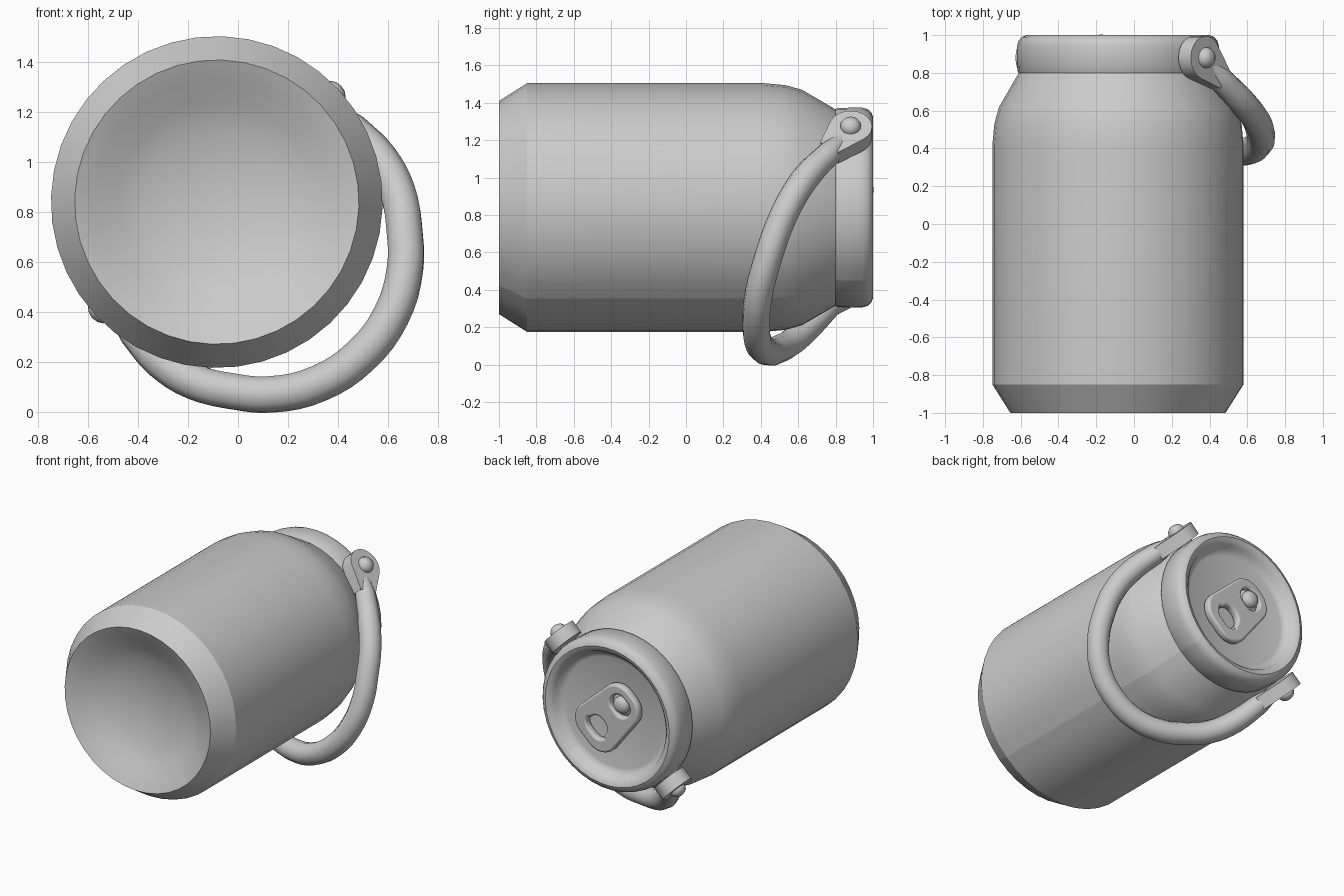
import bpy, bmesh, math
from mathutils import Matrix, Vector

if "Cube" in bpy.data.objects:
    bpy.data.objects.remove(bpy.data.objects["Cube"])

# Local frame: z runs along the can, x through the two pivots, y toward the handle
A = math.radians(43)
c, s = math.cos(A), math.sin(A)
FRAME = Matrix(((c, s, 0, -0.085), (0, 0, 1, 0), (s, -c, 0, 0.84), (0, 0, 0, 1)))

grey = bpy.data.materials.new("light_grey")
grey.diffuse_color = (0.6, 0.6, 0.6, 1)
grey.use_nodes = True
grey.node_tree.nodes["Principled BSDF"].inputs["Base Color"].default_value = grey.diffuse_color


def add_mesh(name, me, angle=35):
    ob = bpy.data.objects.new(name, me)
    bpy.context.scene.collection.objects.link(ob)
    ob.matrix_world = FRAME
    me.materials.clear()
    me.materials.append(grey)
    me.polygons.foreach_set("material_index", [0] * len(me.polygons))
    bpy.ops.object.select_all(action='DESELECT')
    ob.select_set(True)
    bpy.context.view_layer.objects.active = ob
    bpy.ops.object.shade_smooth_by_angle(angle=math.radians(angle))
    return ob


def from_bmesh(name, bm, angle=35):
    bmesh.ops.recalc_face_normals(bm, faces=bm.faces)
    me = bpy.data.meshes.new(name)
    bm.to_mesh(me)
    bm.free()
    return add_mesh(name, me, angle)


def lathe(name, profile, steps=40, seam=False, angle=35, move=None):
    """Spin (radius, height) points round z, starting at the y axis."""
    bm = bmesh.new()
    vs = [bm.verts.new((0, r, z)) for r, z in profile]
    es = [bm.edges.new(p) for p in zip(vs, vs[1:])]
    bmesh.ops.spin(bm, geom=vs + es, cent=(0, 0, 0), axis=(0, 0, 1),
                   angle=math.tau, steps=steps, use_duplicate=False)
    bmesh.ops.remove_doubles(bm, verts=bm.verts, dist=0.0005)
    if move:
        bm.transform(move)
    ob = from_bmesh(name, bm, angle)
    if seam:  # hard lengthwise seam on the handle side
        me = ob.data
        for e in me.edges:
            a, b = (me.vertices[i].co for i in e.vertices)
            if abs(a.x) + abs(b.x) < 0.001 and min(a.y, b.y) > 0.38:
                e.use_edge_sharp = True
    return ob


def curve_mesh(name, cu, angle=35):
    tmp = bpy.data.objects.new("temp", cu)
    bpy.context.scene.collection.objects.link(tmp)
    dg = bpy.context.evaluated_depsgraph_get()
    me = bpy.data.meshes.new_from_object(tmp.evaluated_get(dg))
    bpy.data.objects.remove(tmp)
    me.name = name
    return add_mesh(name, me, angle)


# Can body with dished base and tapered shoulder
lathe("can_body", [(0, -0.83), (0.15, -0.84), (0.29, -0.87), (0.40, -0.91), (0.49, -0.965),
                   (0.57, -1), (0.665, -0.85), (0.665, 0.42), (0.655, 0.53),
                   (0.63, 0.62), (0.525, 0.80)], seam=True, angle=25)

# Rolled rim and recessed lid
lathe("rim_and_lid", [(0.52, 0.79), (0.533, 0.81), (0.535, 0.94), (0.527, 0.97), (0.51, 0.99),
                      (0.485, 1), (0.46, 0.992), (0.44, 0.972), (0.425, 0.94), (0.40, 0.925),
                      (0.385, 0.92), (0, 0.92)], seam=True)

# Swing handle: half the path, mirrored to the other side
half = [(0.59, 0.06, 0.835), (0.595, 0.16, 0.765), (0.595, 0.32, 0.65), (0.555, 0.47, 0.56),
        (0.47, 0.60, 0.49), (0.37, 0.71, 0.44), (0.20, 0.81, 0.39)]
path = half + [(0, 0.845, 0.375)] + [(-x, y, z) for x, y, z in reversed(half)]
cu = bpy.data.curves.new("handle_path", 'CURVE')
cu.dimensions = '3D'
cu.bevel_depth = 0.075
cu.bevel_resolution = 3
cu.resolution_u = 4
cu.use_fill_caps = True
sp = cu.splines.new('BEZIER')
sp.bezier_points.add(len(path) - 1)
for p, co in zip(sp.bezier_points, path):
    p.co = co
    p.handle_left_type = p.handle_right_type = 'AUTO'
    p.radius = 0.6 if co[1] < 0.1 else (0.9 if co[1] < 0.2 else 1)
curve_mesh("handle", cu, 50)

# Flat ears at both handle ends, each with a domed rivet
along = Vector((0, 0.8, -0.6))
across = Vector((0, 0.6, 0.8))
pivot = Vector((0, 0, 0.88))
for side, label in ((1, "upper"), (-1, "lower")):
    outline = [pivot + along * 0.19 + across * 0.06]
    for i in range(13):
        t = math.radians(75 + 210 * i / 12)
        outline.append(pivot + (along * math.cos(t) + across * math.sin(t)) * 0.115)
    outline.append(pivot + along * 0.19 - across * 0.06)
    bm = bmesh.new()
    f = bm.faces.new([bm.verts.new(p + Vector((0.545 * side, 0, 0))) for p in outline])
    ext = bmesh.ops.extrude_face_region(bm, geom=[f])
    bmesh.ops.translate(bm, vec=(0.09 * side, 0, 0),
                        verts=[v for v in ext["geom"] if isinstance(v, bmesh.types.BMVert)])
    from_bmesh(label + "_handle_ear", bm)
    lathe(label + "_handle_rivet", [(0.055, 0), (0.055, 0.02), (0.045, 0.04), (0.025, 0.053), (0, 0.058)],
          steps=16, angle=60, move=Matrix.Translation((0.625 * side, 0, 0.88))
          @ Matrix.Rotation(side * math.pi / 2, 4, 'Y'))


# Pull tab: rounded plate with a finger hole and a rivet hole
def rounded(cx, cy, hx0, hx1, hy, r, n=6):
    """Rounded outline, half width hx0 at the low end and hx1 at the high end."""
    pts = []
    for k, (sx, sy) in enumerate(((1, 1), (-1, 1), (-1, -1), (1, -1))):
        hx = hx1 if sy > 0 else hx0
        for i in range(n + 1):
            t = math.pi / 2 * (k + i / n)
            pts.append((cx + sx * (hx - r) + r * math.cos(t), cy + sy * (hy - r) + r * math.sin(t)))
    return pts


cu = bpy.data.curves.new("tab_outline", 'CURVE')
cu.dimensions = '2D'
cu.fill_mode = 'BOTH'
cu.extrude = 0.012
cu.bevel_depth = 0.016
cu.bevel_resolution = 2
for pts in (rounded(0, 0.02, 0.14, 0.165, 0.25, 0.115),
            rounded(0, 0.14, 0.09, 0.105, 0.085, 0.08),
            rounded(0, -0.12, 0.095, 0.095, 0.08, 0.075)):
    sp = cu.splines.new('POLY')
    sp.points.add(len(pts) - 1)
    for p, (x, y) in zip(sp.points, pts):
        p.co = (x, y, 0, 1)
    sp.use_cyclic_u = True
tab = curve_mesh("pull_tab", cu, 40)
tab.data.transform(Matrix.Translation((0, 0, 0.952)))

# Tab rivet on the lid
lathe("tab_rivet", [(0.08, 0.92), (0.08, 0.945), (0.058, 0.955), (0.058, 0.975), (0.045, 0.992),
                    (0.025, 1.0), (0, 1.003)], steps=20, angle=50,
      move=Matrix.Translation((0, -0.13, 0)))
